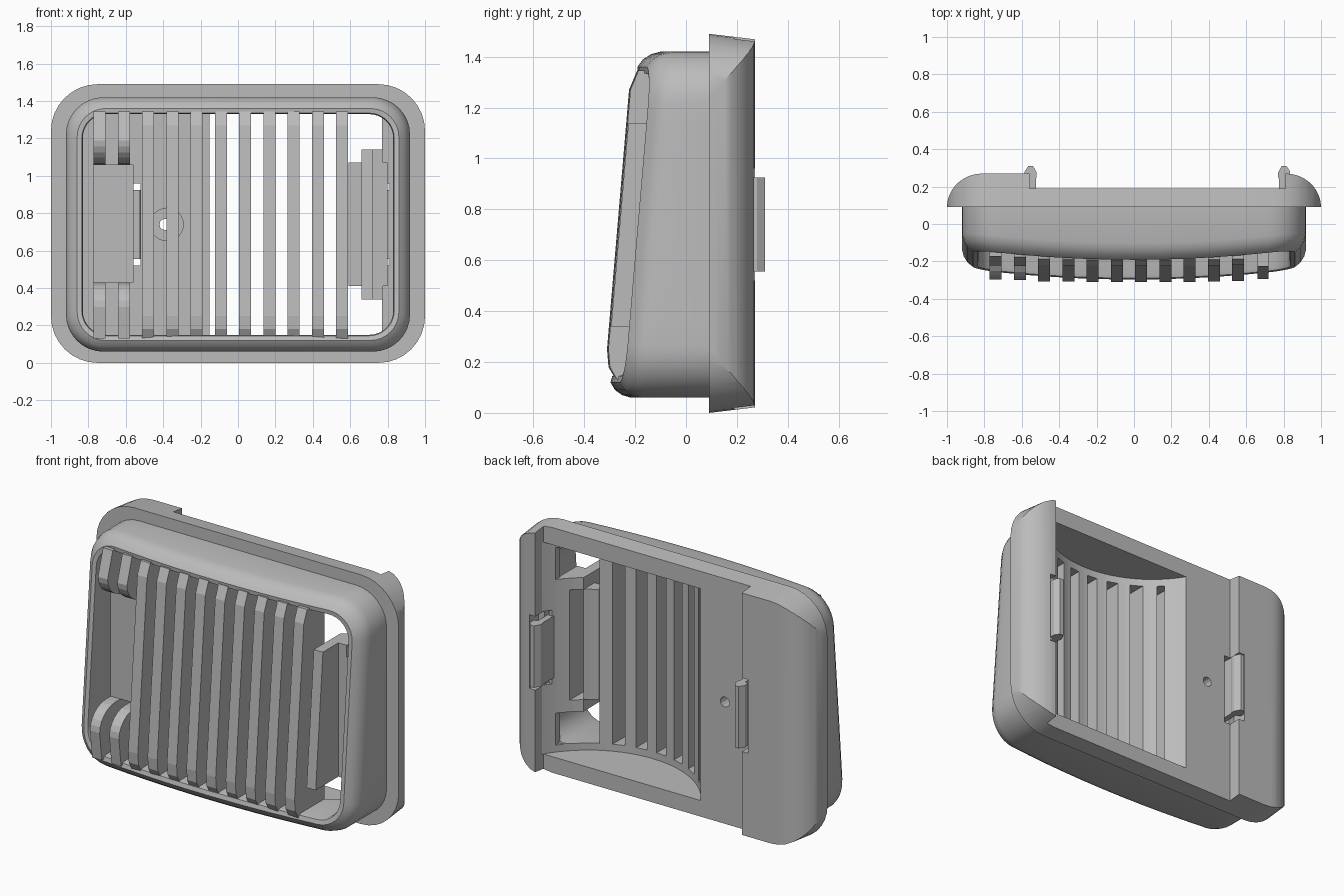
import bpy, bmesh, math
from mathutils import Vector

if "Cube" in bpy.data.objects:
    bpy.data.objects.remove(bpy.data.objects["Cube"])

GREY = (0.5, 0.5, 0.5, 1)
mat = bpy.data.materials.new("plain grey plastic")
mat.use_nodes = True
mat.diffuse_color = GREY
mat.node_tree.nodes["Principled BSDF"].inputs["Base Color"].default_value = GREY


def activate(ob):
    bpy.ops.object.select_all(action='DESELECT')
    ob.select_set(True)
    bpy.context.view_layer.objects.active = ob


def smooth(ob, angle=35):
    activate(ob)
    bpy.ops.object.shade_smooth_by_angle(angle=math.radians(angle))


def loft(name, loops, closed=False):
    """Skin equal-length point loops; cap the ends, or join last to first."""
    bm = bmesh.new()
    rings = [[bm.verts.new(p) for p in lp] for lp in loops]
    pairs = list(zip(rings, rings[1:]))
    if closed:
        pairs.append((rings[-1], rings[0]))
    else:
        bm.faces.new(rings[0])
        bm.faces.new(rings[-1])
    n = len(rings[0])
    for a, b in pairs:
        for i in range(n):
            j = (i + 1) % n
            bm.faces.new((a[i], a[j], b[j], b[i]))
    bmesh.ops.recalc_face_normals(bm, faces=bm.faces)
    me = bpy.data.meshes.new(name)
    bm.to_mesh(me)
    bm.free()
    ob = bpy.data.objects.new(name, me)
    bpy.context.collection.objects.link(ob)
    me.materials.append(mat)
    return ob


def prism_z(name, pts, z0, z1):
    return loft(name, [[(x, y, z) for x, y in pts] for z in (z0, z1)])


def prism_x(name, pts, x0, x1):
    return loft(name, [[(x, y, z) for y, z in pts] for x in (x0, x1)])


def box(name, x0, x1, y0, y1, z0, z1):
    return prism_z(name, [(x0, y0), (x1, y0), (x1, y1), (x0, y1)], z0, z1)


def cylinder_y(name, x, z, r, y0, y1, n=24):
    ring = [2 * math.pi * i / n for i in range(n)]
    return loft(name, [[(x + r * math.cos(a), y, z + r * math.sin(a)) for a in ring]
                       for y in (y0, y1)])


def combine(target, tool, operation='DIFFERENCE'):
    mod = target.modifiers.new(operation.lower(), 'BOOLEAN')
    mod.operation, mod.solver, mod.object = operation, 'EXACT', tool
    activate(target)
    bpy.ops.object.modifier_apply(modifier=mod.name)
    bpy.data.objects.remove(tool)


def scoop():
    """Cutter for the curved hollow behind the vent."""
    half = math.radians(60)
    pts = []
    for i in range(29):
        a = half * (2 * i / 28 - 1)
        pts.append((0.29 + 0.611 * math.sin(a), 0.51 - 0.611 * math.cos(a)))
    return prism_z("scoop_cutter", pts, 0.108, 1.375)


def rounded(hx, z0, z1, r, steps=8, side=10):
    """Rounded rectangle in x and z, subdivided along its long edges."""
    pts = []
    corners = [(hx - r, z1 - r, 0), (r - hx, z1 - r, 90),
               (r - hx, z0 + r, 180), (hx - r, z0 + r, 270)]
    for k, (cx, cz, start) in enumerate(corners):
        for i in range(steps + 1):
            a = math.radians(start + 90 * i / steps)
            pts.append(Vector((cx + r * math.cos(a), cz + r * math.sin(a))))
        nx, nz, ns = corners[(k + 1) % 4]
        a = math.radians(ns)
        end = Vector((nx + r * math.cos(a), nz + r * math.sin(a)))
        last = pts[-1]
        pts += [last.lerp(end, i / side) for i in range(1, side)]
    return pts


def front(x, z, bulge=0.015):
    """Sloping, gently bowed front surface."""
    return -0.332 + 0.085 * z + bulge * (x / 0.9) ** 2


# Front housing: hollow rounded frame with a soft, bowed lip
def frame_loop(inset, y=None, lift=0.0):
    pts = rounded(0.92 - inset, 0.06 + inset, 1.42 - inset, 0.2 - inset * 0.8)
    return [(p.x, front(p.x, p.y, 0.06) + lift if y is None else y, p.y) for p in pts]


housing = loft("front_housing", [
    frame_loop(0, 0.1), frame_loop(0, lift=0.11), frame_loop(0.01, lift=0.075),
    frame_loop(0.03, lift=0.045), frame_loop(0.06, lift=0.025),
    frame_loop(0.085, lift=0.03), frame_loop(0.09, lift=0.05),
    frame_loop(0.09, 0.1)], closed=True)
combine(housing, scoop())
smooth(housing)

# Rear flange and back plate: rounded outline with draft, rounded off at both sides
flange = loft("rear_flange", [
    [(p.x, y, p.y) for p in rounded(1.0, d, 1.49 - d, 0.25)]
    for y, d in ((0.09, 0), (0.275, 0.022))])
arc = [math.radians(a) for a in range(0, 91, 10)]
outline = [(1 - 0.19 * (1 - math.cos(a)), 0.09 + 0.18 * math.sin(a)) for a in arc]
outline += [(0.81, 0.19), (-0.56, 0.19), (-0.56, 0.271)]
outline += [(-1 + 0.19 * (1 - math.cos(a)), 0.09 + 0.18 * math.sin(a)) for a in reversed(arc)]
outline += [(-1, 0.05), (1, 0.05)]
combine(flange, prism_z("flange_section", outline, -0.1, 1.6), 'INTERSECT')

# Openings: vent scoop, corner windows, clip slots and recesses, screw hole
combine(flange, scoop())
combine(flange, box("window_cutter", 0.6, 0.77, -0.2, 0.5, 0.15, 1.33))
for x0, x1, r0, r1 in ((-0.56, -0.52, -0.6, -0.53), (0.769, 0.81, 0.78, 0.85)):
    combine(flange, box("slot_cutter", x0, x1, -0.2, 0.5, 0.52, 0.96))
    combine(flange, box("recess_cutter", r0, r1, 0.18, 0.5, 0.52, 0.96))
boss = cylinder_y("screw_boss", -0.38, 0.74, 0.09, 0.0, 0.1)
for part in (flange, boss):
    combine(part, cylinder_y("hole_cutter", -0.39, 0.74, 0.03, -0.3, 0.5, 12))
    smooth(part, 25)

# Full-height vent fins, hollowed at the back by the scoop
for i in range(9):
    x = -0.48 + 0.1295 * i
    heights = (0.13, 0.18, 0.25, 1.27, 1.345)
    lifts = (0.045, 0.012, 0, 0, 0.025)
    face = [(front(x, z) + l, z) for z, l in zip(heights, lifts)]
    fin = prism_x(f"vent_fin_{i + 1}", face + [(0.095, 1.345), (0.095, 0.13)],
                  x - 0.032, x + 0.032)
    if x > -0.2:
        combine(fin, scoop())

# Short fins above and below the side panel, rounded towards it
for i, x in enumerate((-0.74, -0.61)):
    for label, outer, inner in (("upper", 1.345, 1.06), ("lower", 0.13, 0.43)):
        run = math.copysign(0.13, outer - inner)
        pts = [(front(x, outer) + 0.035, outer)]
        for k in range(7):
            a = math.radians(15 * k)
            pts.append((front(x, inner + run) + 0.15 * (1 - math.cos(a)),
                        inner + run * (1 - math.sin(a))))
        pts += [(0.095, inner), (0.095, outer)]
        prism_x(f"{label}_short_fin_{i + 1}", pts, x - 0.032, x + 0.032)
box("side_panel", -0.775, -0.56, -0.1, 0.1, 0.43, 1.06)

# Hollow bar and curved-back bracket at the other side
prism_x("bracket_bar", [(front(0.69, 0.34), 0.34), (front(0.69, 1.14), 1.14),
                        (-0.06, 1.14), (-0.06, 0.34)], 0.66, 0.72)
bracket_parts = [("inner_wing", 0.59, 0.661, 0.41, 1.07),
                 ("outer_wing", 0.719, 0.8, 0.41, 1.07),
                 ("lower_tab", 0.66, 0.775, 0.34, 0.41),
                 ("upper_tab", 0.66, 0.775, 1.07, 1.14)]
for label, x0, x1, z0, z1 in bracket_parts:
    wing = box("bracket_" + label, x0, x1, -0.08, 0.15, z0, z1)
    combine(wing, scoop())

# Snap hooks on the back
hook = [(-0.56, 0.09), (-0.525, 0.09), (-0.525, 0.24), (-0.52, 0.25),
        (-0.52, 0.275), (-0.54, 0.31), (-0.565, 0.31), (-0.585, 0.28),
        (-0.585, 0.25), (-0.56, 0.24)]
prism_z("right_snap_hook", hook, 0.555, 0.925)
prism_z("left_snap_hook", [(0.25 - x, y) for x, y in hook], 0.555, 0.925)
